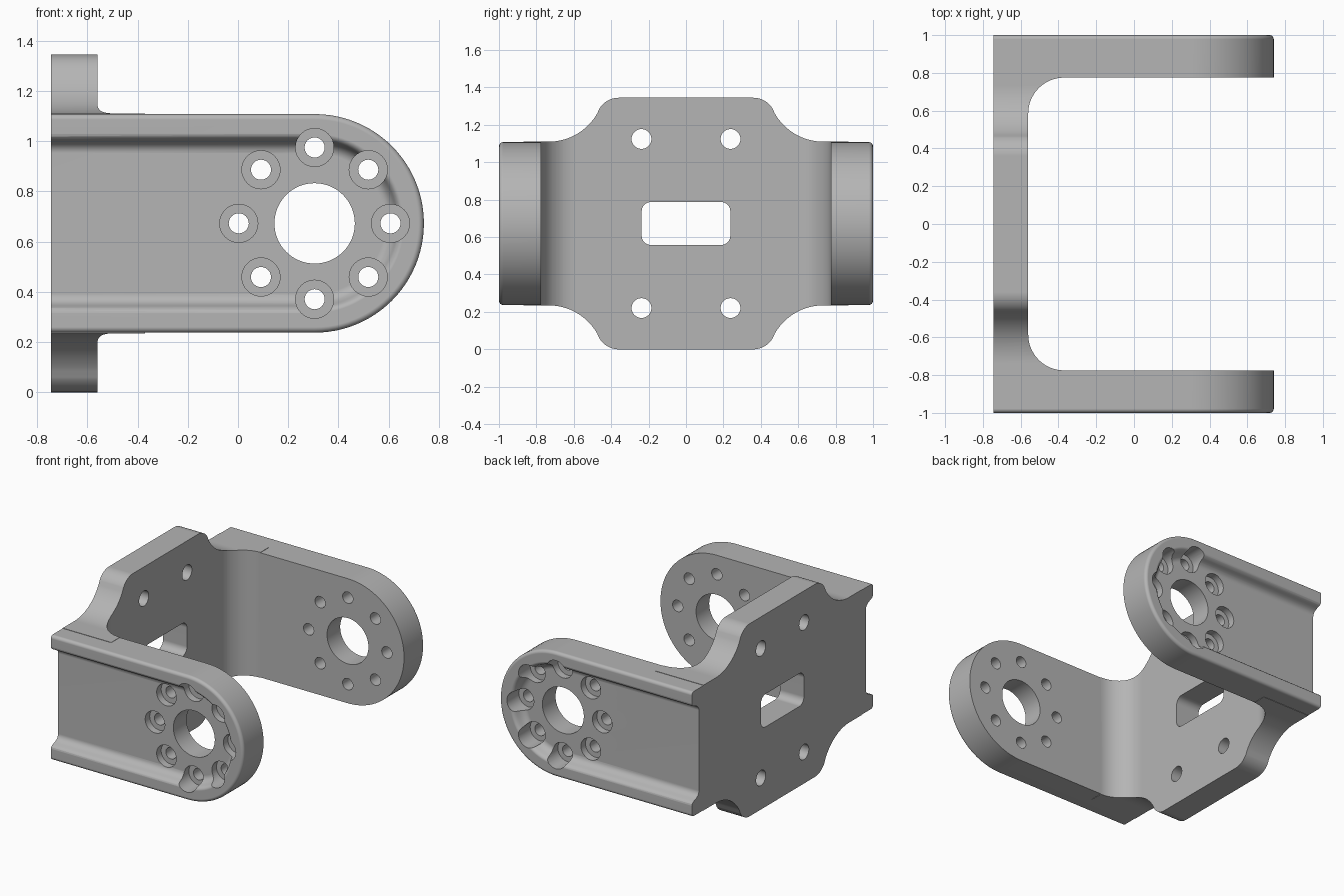
import bpy
import bmesh
from math import sin, cos, pi, radians

if "Cube" in bpy.data.objects:
    bpy.data.objects.remove(bpy.data.objects["Cube"], do_unlink=True)

BACK, INNER = -0.745, -0.56      # back plate faces in x
CX, CZ, R = 0.305, 0.6725, 0.435  # centre and radius of the rounded arm end
ARM_IN = 0.775                   # inner face of each arm in y

steel = bpy.data.materials.new("grey_metal")
steel.use_nodes = True
grey = (0.46, 0.46, 0.46, 1)
steel.diffuse_color = grey
steel.node_tree.nodes["Principled BSDF"].inputs["Base Color"].default_value = grey


def arc(cx, cy, r, start, end, n=16):
    angles = [radians(start + (end - start) * i / n) for i in range(n + 1)]
    return [(cx + r * cos(a), cy + r * sin(a)) for a in angles]


def loft(name, rings):
    """Closed solid skinned through matching rings of points."""
    bm = bmesh.new()
    loops = [[bm.verts.new(p) for p in ring] for ring in rings]
    for a, b in zip(loops, loops[1:]):
        for i in range(len(a)):
            j = (i + 1) % len(a)
            bm.faces.new((a[i], a[j], b[j], b[i]))
    bm.faces.new(loops[0])
    bm.faces.new(loops[-1])
    bmesh.ops.recalc_face_normals(bm, faces=bm.faces)
    mesh = bpy.data.meshes.new(name)
    bm.to_mesh(mesh)
    bm.free()
    mesh.materials.append(steel)
    ob = bpy.data.objects.new(name, mesh)
    bpy.context.collection.objects.link(ob)
    return ob


def along_x(name, pts, x0, x1):
    return loft(name, [[(x, y, z) for y, z in pts] for x in (x0, x1)])


def along_y(name, pts, y0, y1):
    return loft(name, [[(x, y, z) for x, z in pts] for y in (y0, y1)])


def stadium(start, r, y):
    outline = [(start, CZ + r)] + arc(CX, CZ, r, 90, -90, 48) + [(start, CZ - r)]
    return [(x, y, z) for x, z in outline]


def combine(target, other, operation):
    bpy.context.view_layer.objects.active = target
    mod = target.modifiers.new(operation, 'BOOLEAN')
    mod.operation, mod.object, mod.solver = operation, other, 'EXACT'
    bpy.ops.object.modifier_apply(modifier=mod.name)
    bpy.data.objects.remove(other, do_unlink=True)


def circle(cx, cy, r, n=32):
    return arc(cx, cy, r, 0, 360, n)[:-1]


# Back plate with inner corner fillets, seen from above
half = [(BACK, 0.87), (-0.37, 0.87)] + arc(-0.37, 0.585, 0.19, 90, 180)
plan = half + [(x, -y) for x, y in reversed(half)]
bracket = loft("bracket", [[(x, y, z) for x, y in plan] for z in (-0.2, 1.6)])

# Shouldered outline of the plate
quarter = (arc(0.36, 0.5525, 0.12, 90, 30, 12)
           + arc(0.735, 0.7375, 0.3, 210, 270, 16) + [(1.1, R + 0.0025)])
quarter = [(y, min(z, 0.6725)) for y, z in quarter]
top = quarter + [(y, -z) for y, z in reversed(quarter)]
outline = top + [(-y, z) for y, z in reversed(top)]
outline = [(y, z + CZ) for y, z in outline]
combine(bracket, along_x("plate_outline", outline, -1, 0), 'INTERSECT')

# Arms with a rounded outer edge and a recessed outer face
edge = [(1 - 0.022 * (1 - sin(a)), R - 0.022 * (1 - cos(a)))
        for a in [i * pi / 12 for i in range(7)]]
wall = [(1.03, 0.36), (1.0, 0.357), (0.997, 0.346), (0.988, 0.337),
        (0.975, 0.331), (0.96, 0.326), (0.945, 0.319), (0.932, 0.309),
        (0.924, 0.296), (0.92, 0.28)]
for side in (-1, 1):
    rings = [stadium(BACK, R, side * ARM_IN)]
    rings += [stadium(BACK, r, side * y) for y, r in edge]
    combine(bracket, loft("arm", rings), 'UNION')
for side in (-1, 1):
    recess = loft("recess", [stadium(-0.9, r, side * y) for y, r in wall])
    combine(bracket, recess, 'DIFFERENCE')

# Large pivot hole and ring of counterbored screw holes
combine(bracket, along_y("pivot_hole", circle(CX, CZ, 0.16, 64), -1.2, 1.2), 'DIFFERENCE')
for x, z in circle(CX, CZ, 0.302, 8):
    for side in (-1, 1):
        bore = along_y("counterbore", circle(x, z, 0.076), side * 0.87, side * 1.2)
        combine(bracket, bore, 'DIFFERENCE')
    combine(bracket, along_y("screw_hole", circle(x, z, 0.04, 24), -1.2, 1.2), 'DIFFERENCE')

# Slot and four mounting holes in the back plate
slot = []
for sy, sz, a in ((1, 1, 0), (-1, 1, 90), (-1, -1, 180), (1, -1, 270)):
    slot += arc(sy * 0.187, CZ + sz * 0.065, 0.05, a, a + 90, 8)
combine(bracket, along_x("slot", slot, -1, -0.4), 'DIFFERENCE')
for y in (-0.238, 0.238):
    for z in (-0.452, 0.452):
        hole = along_x("mount_hole", circle(y, CZ + z, 0.053), -1, -0.4)
        combine(bracket, hole, 'DIFFERENCE')

# Smooth curved walls, crisp machined edges
bpy.ops.object.select_all(action='DESELECT')
bracket.select_set(True)
bpy.context.view_layer.objects.active = bracket
bpy.ops.object.shade_smooth_by_angle(angle=radians(32))
normals = bracket.modifiers.new("weighted_normals", 'WEIGHTED_NORMAL')
normals.keep_sharp = True
